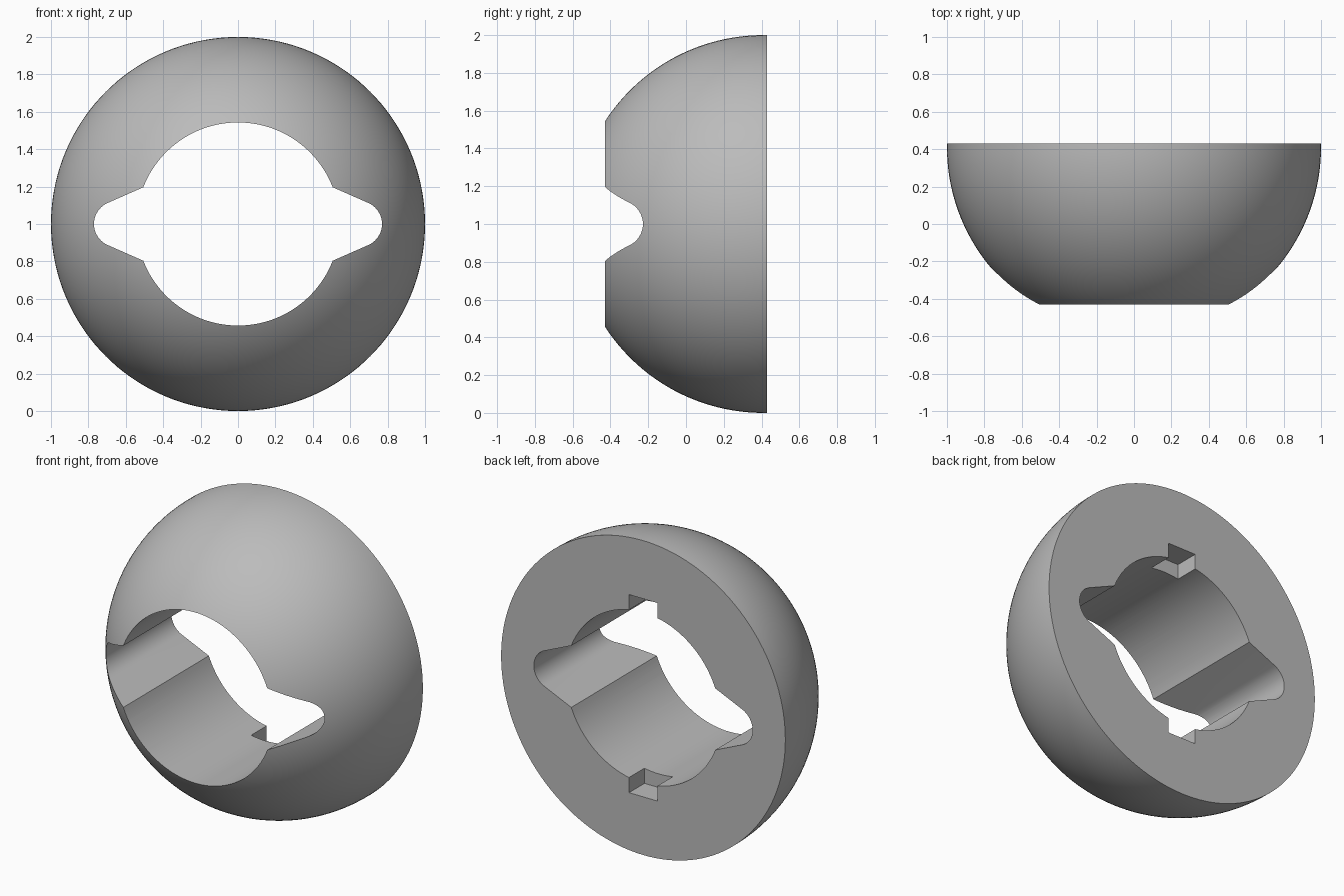
import bpy, bmesh, math

if "Cube" in bpy.data.objects:
    bpy.data.objects.remove(bpy.data.objects["Cube"])

BACK, CENTRE = 0.43, 0.41          # back face and dome centre along y
BORE, TIP_X, TIP_R = 0.543, 0.647, 0.123
SEGS = 144

grey = bpy.data.materials.new("mid grey")
grey.diffuse_color = (0.5, 0.5, 0.5, 1)
grey.use_nodes = True
grey.node_tree.nodes["Principled BSDF"].inputs["Base Color"].default_value = grey.diffuse_color


def loft(name, rings):
    """Closed solid skinned through equal-length rings of points."""
    bm = bmesh.new()
    loops = [[bm.verts.new(p) for p in ring] for ring in rings]
    n = len(loops[0])
    for a, b in zip(loops, loops[1:]):
        for i in range(n):
            j = (i + 1) % n
            bm.faces.new((a[i], a[j], b[j], b[i]))
    bm.faces.new(loops[0])
    bm.faces.new(loops[-1])
    bmesh.ops.recalc_face_normals(bm, faces=bm.faces)
    mesh = bpy.data.meshes.new(name)
    bm.to_mesh(mesh)
    bm.free()
    mesh.materials.append(grey)
    obj = bpy.data.objects.new(name, mesh)
    bpy.context.collection.objects.link(obj)
    return obj


def prism(name, outline, y0, y1):
    return loft(name, [[(x, y, z) for x, z in outline] for y in (y0, y1)])


def circle(r, y):
    return [(r * math.cos(t), y, 1 + r * math.sin(t))
            for t in (2 * math.pi * i / SEGS for i in range(SEGS))]


def arc(cx, r, a0, a1, n):
    return [(cx + r * math.cos(t), r * math.sin(t))
            for t in (math.radians(a0 + (a1 - a0) * i / n) for i in range(n + 1))]


# half-ball: short straight rim, then a spherical dome
dome_rings = [circle(1, BACK)]
for i in range(37):
    t = math.radians(i * 2)
    dome_rings.append(circle(math.cos(t), CENTRE - math.sin(t)))
ball = loft("half_ball", dome_rings)

# through hole: round bore with a tapered, round-tipped slot on each side
half = arc(TIP_X, TIP_R, -67, 67, 20) + arc(0, BORE, 21.2, 158.8, 48)
outline = half + [(-x, -z) for x, z in half]
hole = prism("hole_cutter", [(x, z + 1) for x, z in outline], -1, 1)

# square key notches above and below the bore, open at the back
cutters = [hole]
for name, s in (("upper_notch_cutter", 1), ("lower_notch_cutter", -1)):
    box = [(-0.1, 1 + s * 0.4), (0.1, 1 + s * 0.4), (0.1, 1 + s * 0.63), (-0.1, 1 + s * 0.63)]
    cutters.append(prism(name, box, BACK - 0.155, BACK + 0.2))

bpy.context.view_layer.objects.active = ball
ball.select_set(True)
for cutter in cutters:
    mod = ball.modifiers.new(cutter.name, "BOOLEAN")
    mod.operation, mod.solver, mod.object = "DIFFERENCE", "EXACT", cutter
    bpy.ops.object.modifier_apply(modifier=mod.name)
for cutter in cutters:
    bpy.data.objects.remove(cutter)

bpy.ops.object.shade_smooth_by_angle(angle=math.radians(25))
